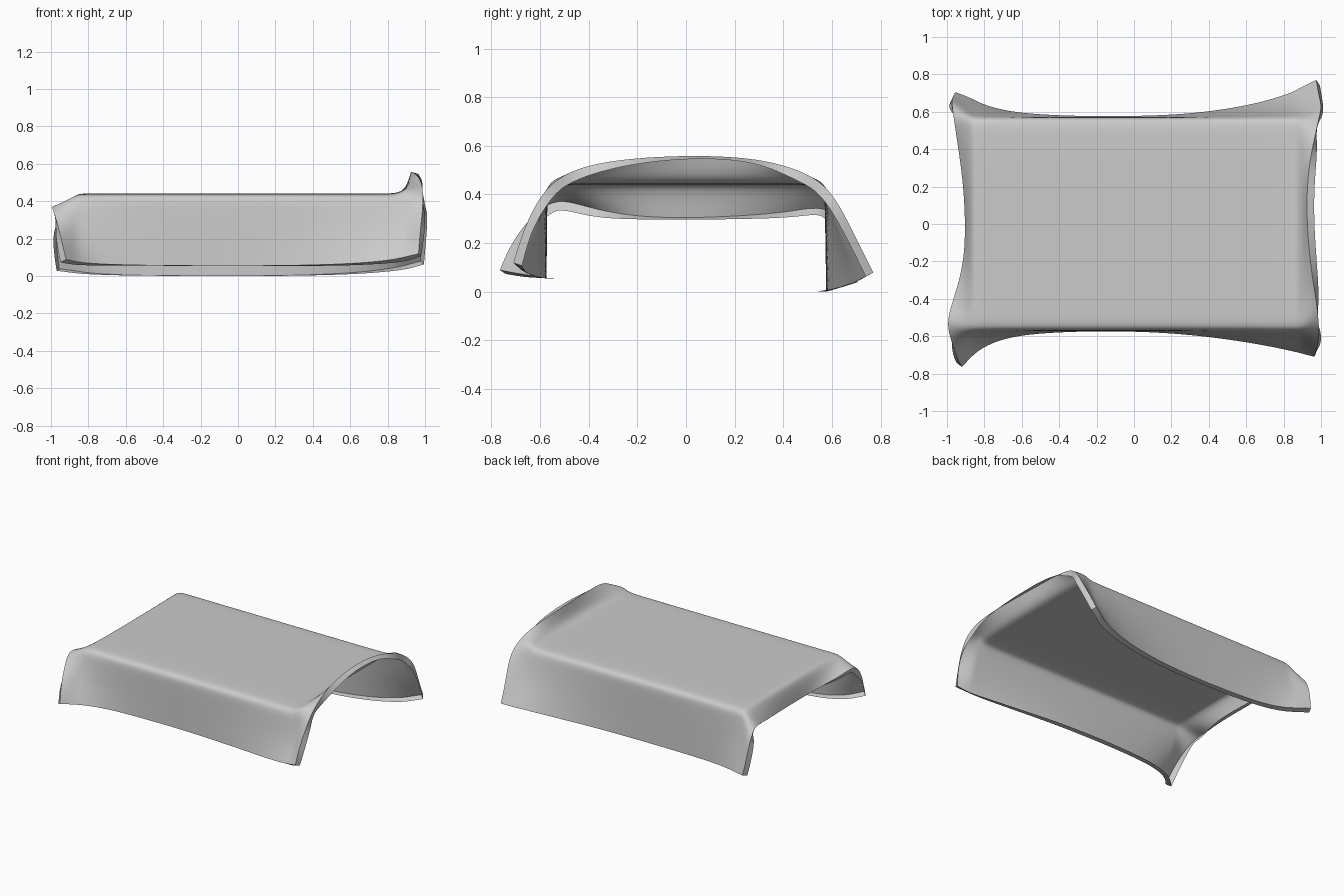
import bpy, bmesh

if "Cube" in bpy.data.objects:
    bpy.data.objects.remove(bpy.data.objects["Cube"])

# Open left end: hangs down in the middle, with ears at the box corners (front to back)
LEFT = [(-.92, -.765, .09), (-.945, -.72, .20), (-.975, -.63, .32), (-1.005, -.53, .39),
        (-.965, -.40, .345), (-.91, -.22, .31), (-.90, 0, .303), (-.915, .24, .313),
        (-.945, .44, .33), (-.965, .575, .36), (-.975, .65, .27), (-.97, .68, .15),
        (-.955, .705, .04)]
# Open right end: curls upward into an arch
RIGHT = [(.965, -.71, .12), (.975, -.67, .25), (.988, -.62, .36), (.99, -.555, .45),
         (.98, -.44, .515), (.945, -.24, .55), (.92, .04, .563), (.93, .30, .55),
         (.97, .48, .498), (.99, .57, .44), (1.005, .63, .36), (.985, .70, .22),
         (.975, .77, .08)]
# Sections between: x, front hem y/z, back hem y/z, top height
STATIONS = [(-.875, -.715, .08, .675, .03, .438), (-.83, -.675, .073, .65, .022, .442),
            (-.75, -.63, .066, .62, .014, .442), (-.6, -.59, .06, .59, .006, .442),
            (-.3, -.573, .056, .576, .002, .442), (0, -.573, .055, .576, .001, .442),
            (.3, -.59, .057, .587, .004, .442), (.6, -.63, .066, .63, .016, .442),
            (.78, -.665, .082, .68, .036, .442), (.86, -.683, .095, .71, .05, .444),
            (.90, -.693, .105, .735, .06, .475)]


def half(x, y, z, top):
    """Hem, wall, rounded fold and top on one long side."""
    s = 1 if y > 0 else -1
    flare = abs(y) - .57
    return [(x, y, z), (x, s * (.57 + flare * .45), .21), (x, s * (.57 + flare * .12), .365),
            (x, s * .567, top - .008), (x, s * .50, top), (x, s * .28, top)]


def section(x, yf, zf, yb, zb, top):
    return half(x, yf, zf, top) + [(x, 0, top)] + half(x, yb, zb, top)[::-1]


rows = [LEFT] + [section(*s) for s in STATIONS] + [RIGHT]

# Draped cloth sheet
bm = bmesh.new()
grid = [[bm.verts.new(p) for p in row] for row in rows]
for a, b in zip(grid, grid[1:]):
    for j in range(len(a) - 1):
        bm.faces.new((a[j], b[j], b[j + 1], a[j + 1]))
mesh = bpy.data.meshes.new("draped_cloth")
bm.to_mesh(mesh)
bm.free()
cloth = bpy.data.objects.new("draped_cloth", mesh)
bpy.context.collection.objects.link(cloth)

# Smooth folds, then an inward-turned hem around the border
sub = cloth.modifiers.new("smooth_folds", 'SUBSURF')
sub.levels = sub.render_levels = 3
sub.boundary_smooth = 'PRESERVE_CORNERS'
hem = cloth.modifiers.new("hem", 'SOLIDIFY')
hem.thickness = .04
hem.offset = -1
hem.use_rim = True
hem.use_rim_only = True

bpy.context.view_layer.objects.active = cloth
cloth.select_set(True)
for name in ("smooth_folds", "hem"):
    bpy.ops.object.modifier_apply(modifier=name)
bpy.ops.object.shade_smooth_by_angle()

# Rest the lowest point of the hem on the ground
low = min(v.co.z for v in cloth.data.vertices)
for v in cloth.data.vertices:
    v.co.z -= low
